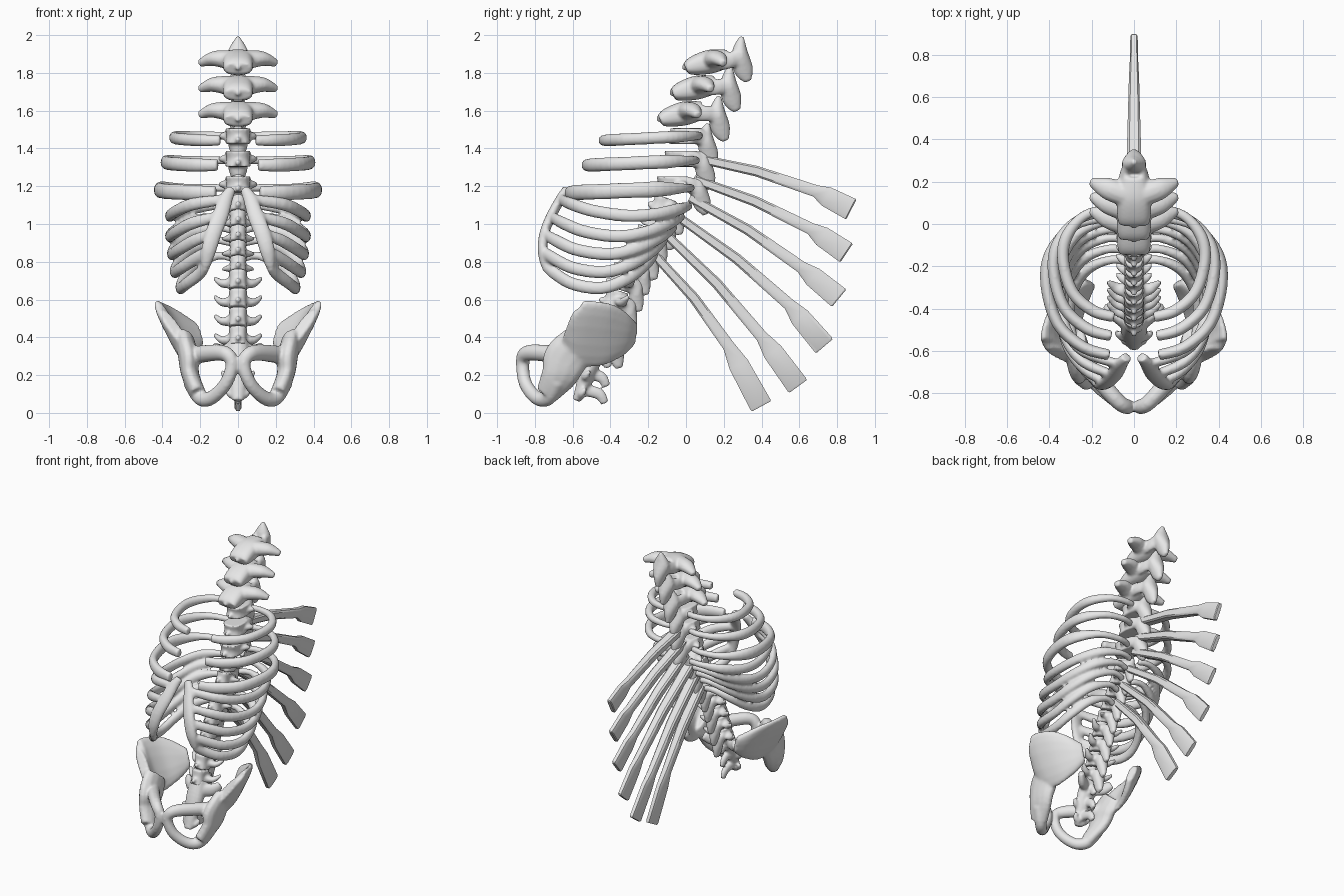
import bpy, bmesh, math
from mathutils import Vector, Matrix

cube = bpy.data.objects.get("Cube")
if cube:
    bpy.data.objects.remove(cube)

bone = bpy.data.materials.new("bone_grey")
bone.use_nodes = True
GREY = (0.8, 0.8, 0.8, 1)
bone.diffuse_color = GREY
bone.node_tree.nodes["Principled BSDF"].inputs["Base Color"].default_value = GREY


def spline(items, steps):
    """Catmull-Rom resampling of a list of vectors."""
    out = []
    last = len(items) - 1
    for i in range(last):
        a, b = items[max(i - 1, 0)], items[i]
        c, d = items[i + 1], items[min(i + 2, last)]
        for k in range(steps):
            t = k / steps
            out.append(b + (c - a) * (t / 2) + (a * 2 - b * 5 + c * 4 - d) * (t * t / 2)
                       + (b * 3 - a - c * 3 + d) * (t ** 3 / 2))
    return out + [items[-1]]


def loft(bm, pts, sizes, up=(0, 0, 1), both=False, n=12, steps=4, box=1.0, mat=None):
    """Capped sweep of an oval (or boxy) section; both=True adds the mirrored twin."""
    path = [Vector(p) for p in pts]
    size = [Vector(s) for s in sizes]
    if steps > 1:
        path, size = spline(path, steps), spline(size, steps)
    up = Vector(up)
    for sign in ((1, -1) if both else (1,)):
        rings = []
        for i, (p, s) in enumerate(zip(path, size)):
            tangent = path[min(i + 1, len(path) - 1)] - path[max(i - 1, 0)]
            side = tangent.cross(up).normalized()
            top = side.cross(tangent).normalized()
            ring = []
            for k in range(n):
                a = math.tau * (k + 0.5) / n
                c, d = math.cos(a), math.sin(a)
                c = math.copysign(abs(c) ** box, c)
                d = math.copysign(abs(d) ** box, d)
                v = p + side * (c * s.x) + top * (d * s.y)
                v.x *= sign
                ring.append(bm.verts.new(mat @ v if mat else v))
            rings.append(ring)
        for r, q in zip(rings, rings[1:]):
            for k in range(n):
                bm.faces.new((r[k], r[(k + 1) % n], q[(k + 1) % n], q[k]))
        bm.faces.new(rings[0])
        bm.faces.new(rings[-1])


def finish(name, bm, voxel=None):
    """Make the object; a voxel size fuses its pieces into one smooth bone."""
    bmesh.ops.recalc_face_normals(bm, faces=bm.faces)
    mesh = bpy.data.meshes.new(name)
    bm.to_mesh(mesh)
    bm.free()
    mesh.materials.append(bone)
    ob = bpy.data.objects.new(name, mesh)
    bpy.context.collection.objects.link(ob)
    mesh.shade_smooth()
    if voxel:
        fuse = ob.modifiers.new("fuse", 'REMESH')
        fuse.mode = 'VOXEL'
        fuse.voxel_size = voxel
        fuse.use_smooth_shade = True
        soft = ob.modifiers.new("soften", 'SMOOTH')
        soft.factor = 0.5
        soft.iterations = 4
    return ob


def vertebra(name, y, z, r, d, h, off, top, s, wing, wing_h, tilt=0.0, wedge=False):
    """Body, front knob, arch, rear spine and side wings."""
    bm = bmesh.new()
    m = Matrix.Translation((0, y, z)) @ Matrix.Rotation(-tilt, 4, 'X')
    if wedge:  # body thins and drops toward the front
        loft(bm, [(0, -d, -h * .6), (0, -d * .6, -h * .35), (0, d * .3, 0), (0, d * 1.25, h * .25)],
             [(r * .9, h * .5), (r, h * .8), (r, h), (r * .75, h * .75)], box=.75, n=16, mat=m)
    else:
        loft(bm, [(0, 0, -h), (0, 0, 0), (0, 0, h)],
             [(r, d), (r * .88, d * .88), (r, d)], up=(0, 1, 0), box=.75, n=16, mat=m)
    loft(bm, [(0, -d * .6, -h * .4), (0, -d - .02, -h * .5)], [(.02, .022), (.012, .014)], mat=m)
    loft(bm, [(r * .55, d * .4, 0), (r * .6, off * .6, 0), (.02, off, top - .1 * s)],
         [(.028 * s, .045 * s), (.025 * s, .042 * s), (.025 * s, .045 * s)], both=True, mat=m)
    loft(bm, [(0, off, top), (0, off - .01, top - .09 * s),
              (0, off + .01, top - .18 * s), (0, off + .035, top - .24 * s)],
         [(.008, .012), (.058 * s, .045 * s), (.038 * s, .052 * s), (.014, .022)],
         up=(0, 1, 0), mat=m)
    loft(bm, wing, [(wing_h * 1.4, wing_h * 1.3), (wing_h * 1.3, wing_h), (wing_h * .5, wing_h * .5)],
         both=True, mat=m)
    finish(name, bm, .009)


# Neck vertebrae with broad wings
for i in range(3):
    vertebra(f"neck_vertebra_{i + 1}", .1 - .068 * i, 1.86 - .137 * i, .08, .1, .064,
             .195 + .008 * i, .135 - .02 * i, 1, wedge=True,
             wing=[(.05, .04, .01), (.13, .07, .015), (.205, .1, -.01)], wing_h=.04)

# Chest vertebrae carrying the open ribs
for i, (y, z) in enumerate([(0, 1.465), (-.03, 1.345), (-.07, 1.21)]):
    vertebra(f"upper_chest_vertebra_{i + 1}", y, z, .07, .088, .042, .115 + .015 * i, .07, .95,
             wing=[(.04, .03, 0), (.07, .05, 0), (.1, .07, 0)], wing_h=.022)

# Lower chest vertebrae
for i in range(5):
    vertebra(f"lower_chest_vertebra_{i + 1}", -.12 - .045 * i, 1.1 - .08 * i, .047, .062, .042,
             .1, .05, .7, tilt=.35,
             wing=[(.03, .03, 0), (.06, .05, 0), (.085, .07, .005)], wing_h=.016)

# Loin vertebrae with upturned horns
for i in range(4):
    vertebra(f"loin_vertebra_{i + 1}", -.34 - .035 * i, .7 - .1 * i, .05, .062, .05,
             .1, .05, .75, tilt=.3,
             wing=[(.03, .02, 0), (.08, .04, -.005), (.125, .06, .035)], wing_h=.022)

# Open upper ribs, curling inward at the front
X_SHAPE = [.12, .35, .7, .95, 1, .87, .58, .28]
Y_SHAPE = [0, -.04, .02, .22, .46, .76, .94, 1]
for i, (wide, back, front, z, thick) in enumerate([
        (.335, .05, -.44, 1.447, .033), (.38, .03, -.53, 1.316, .037), (.415, .0, -.62, 1.17, .042)]):
    bm = bmesh.new()
    path = [(wide * x, back + (front - back) * t, z + .02 - .025 * t) for x, t in zip(X_SHAPE, Y_SHAPE)]
    loft(bm, path, [(.021, .021), (.022, .022), (.024, .026)] + [(.029, thick)] * 4 + [(.026, thick * .85)],
         both=True)
    finish(f"open_ribs_{i + 1}", bm, .009)

# Closed ribs sagging at the flank and joining the front cartilage
X_SHAPE = [.1, .35, .72, .95, 1, .9, .66]
Y_SHAPE = [0, -.02, .06, .25, .48, .74, .91]
RIBS = [  # width, back (y, z), flank z, front (x, y, z)
    (.36, 0, 1.09, 1.045, (.065, -.665, 1.13)),
    (.36, -.04, 1.03, .935, (.095, -.715, 1.04)),
    (.35, -.08, .97, .84, (.13, -.75, .95)),
    (.335, -.13, .9, .745, (.155, -.76, .86)),
    (.305, -.18, .82, .66, (.17, -.745, .78))]
bm = bmesh.new()
for wide, back, high, low, end in RIBS:
    path = []
    for x, t in zip(X_SHAPE, Y_SHAPE):
        z = high * (1 - t) * (1 - 2 * t) + low * 4 * t * (1 - t) + end[2] * t * (2 * t - 1)
        path.append((wide * x, back + (end[1] - back) * t, z))
    loft(bm, path + [end], [(.021, .022)] * 2 + [(.026, .034)] * 5 + [(.022, .028)], both=True)
loft(bm, [(.035, -.63, 1.185)] + [r[4] for r in RIBS],
     [(.026, .024), (.038, .026), (.044, .026), (.044, .026), (.04, .026), (.026, .024)],
     up=(0, 1, 0), both=True)
finish("closed_rib_cage", bm, .009)

# Pelvis: flared blades, sockets and the front rings
bm = bmesh.new()
loft(bm, [(.335, -.625, .45), (.345, -.585, .43), (.345, -.52, .42), (.315, -.42, .41), (.26, -.33, .41), (.21, -.275, .42)],
     [(.034, .115), (.036, .18), (.03, .195), (.028, .18), (.032, .125), (.026, .065)],
     up=(.45, 0, .9), both=True, box=.8, n=16)
loft(bm, [(.28, -.56, .38), (.262, -.635, .29), (.252, -.67, .2), (.21, -.735, .1)],
     [(.05, .1), (.055, .12), (.048, .1), (.042, .065)], up=(0, 1, 0), both=True)
loft(bm, [(.25, -.63, .3), (.165, -.74, .315), (.07, -.845, .315), (.03, -.865, .26),
          (.065, -.85, .155), (.14, -.79, .08), (.2, -.73, .08), (.25, -.68, .17)],
     [(.05, .045), (.046, .042), (.042, .038), (.036, .036), (.036, .034), (.038, .036), (.042, .04), (.045, .045)],
     up=(.75, -.66, 0), both=True)
finish("pelvis", bm, .01)

# Sacrum with side plates, rear crests and the tail tip
bm = bmesh.new()
loft(bm, [(0, -.45, .38), (0, -.5, .27), (0, -.54, .16), (0, -.58, .065)],
     [(.055, .055), (.065, .05), (.05, .04), (.03, .022)], up=(0, 1, 0))
loft(bm, [(.03, -.47, .32), (.09, -.43, .32), (.13, -.39, .35)],
     [(.035, .05), (.03, .045), (.02, .03)], both=True)
for y, z, reach in [(-.54, .18, .085), (-.56, .09, .06)]:
    loft(bm, [(.015, y, z), (reach * .75, y + .01, z + .015), (reach, y + .03, z + .04)],
         [(.025, .025), (.02, .02), (.01, .01)], both=True)
for y, z in [(-.41, .28), (-.42, .18), (-.43, .09)]:
    loft(bm, [(0, y - .11, z + .03), (0, y - .03, z + .01), (0, y, z - .04)],
         [(.025, .032), (.022, .032), (.014, .022)])
finish("sacrum", bm, .009)

# Long rear spines ending in paddles: root, neck of the paddle, tip as (y, z)
BLADES = [((.05, 1.35), (.685, 1.175), (.87, 1.08)),
          ((.05, 1.235), (.66, .975), (.845, .85)),
          ((.02, 1.14), (.61, .772), (.805, .612)),
          ((-.03, 1.03), (.545, .575), (.728, .36)),
          ((-.1, .94), (.4, .405), (.588, .148)),
          ((-.165, .835), (.225, .355), (.394, .044))]
for i, blade in enumerate(BLADES):
    root, neck, tip = [Vector((0, *p)) for p in blade]
    run = (neck - root).normalized()
    bow = Vector((0, -run.z, run.y)) * .018
    path = [root, root.lerp(neck, .5) + bow, neck, neck.lerp(tip, .32), tip, tip + (tip - neck) * .03]
    bm = bmesh.new()
    loft(bm, path, [(.039, .024), (.034, .029), (.025, .033), (.021, .056), (.018, .062), (.013, .056)],
         up=(0, .6, .8) if i < 4 else (0, .8, .6), n=8, steps=1, box=.45)
    ob = finish(f"rear_spine_{i + 1}", bm)
    bpy.context.view_layer.objects.active = ob
    ob.select_set(True)
    bpy.ops.object.shade_smooth_by_angle(angle=math.radians(30))
    ob.select_set(False)
